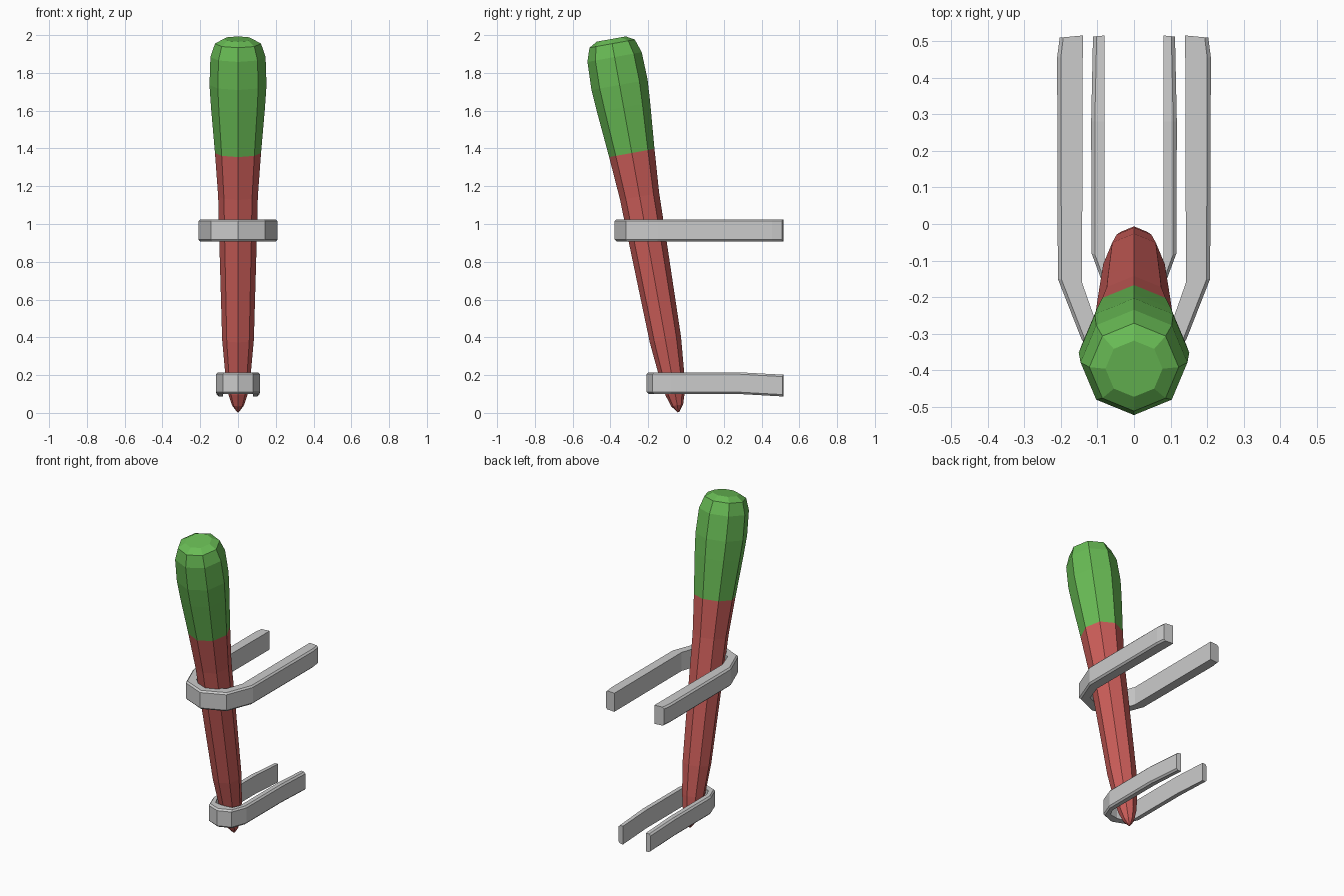
import bpy, bmesh, math
from mathutils import Matrix, Vector

if "Cube" in bpy.data.objects:
    bpy.data.objects.remove(bpy.data.objects["Cube"])


def finish(bm, name, color=None):
    bmesh.ops.recalc_face_normals(bm, faces=bm.faces)
    mesh = bpy.data.meshes.new(name)
    bm.to_mesh(mesh)
    bm.free()
    obj = bpy.data.objects.new(name, mesh)
    bpy.context.collection.objects.link(obj)
    if color:
        mat = bpy.data.materials.new(name + "_colour")
        mat.diffuse_color = color
        mat.use_nodes = True
        mat.node_tree.nodes["Principled BSDF"].inputs["Base Color"].default_value = mat.diffuse_color
        mesh.materials.append(mat)
    return obj


def skin(bm, rings, closed=True):
    """Join successive closed rings of points and cap both ends."""
    vs = [[bm.verts.new(p) for p in r] for r in rings]
    for a, b in zip(vs, vs[1:]):
        n = len(a)
        for i in range(n):
            bm.faces.new((a[i], a[(i + 1) % n], b[(i + 1) % n], b[i]))
    bm.faces.new(vs[0][::-1])
    bm.faces.new(vs[-1])


# leaning axis shared by handle and head
LEAN = Matrix.Translation((0, -0.04, 0.004)) @ Matrix.Rotation(math.radians(10.2), 4, 'X')


def turned(name, profile, color):
    bm = bmesh.new()
    rings = []
    for r, h in profile:
        rings.append([LEAN @ Vector((r * math.sin(i * math.pi / 4),
                                     r * math.cos(i * math.pi / 4), h)) for i in range(8)])
    skin(bm, rings)
    return finish(bm, name, color)


# tapered shaft with pointed tip
turned("shaft", [(0.005, 0), (0.032, 0.037), (0.052, 0.1), (0.067, 0.2), (0.084, 0.39),
                 (0.1, 0.95), (0.105, 1.16), (0.122, 1.394)], (0.60, 0.11, 0.10, 1))
# swollen, domed head
turned("head", [(0.122, 1.394), (0.143, 1.64), (0.151, 1.76), (0.146, 1.91),
                (0.122, 1.982), (0.078, 2.007)], (0.14, 0.50, 0.09, 1))


def strap(name, stations, height, bevel=0.01):
    """stations: outer x, outer y, inner x, inner y, bottom z for the right half."""
    path = [(-a, b, -c, d, e) for a, b, c, d, e in stations[:0:-1]] + stations
    rings = []
    for ox, oy, ix, iy, z in path:
        o, n = Vector((ox, oy, 0)), Vector((ix, iy, 0))
        m = o + (n - o).normalized() * bevel
        top = z + height
        rings.append([(p.x, p.y, h) for p, h in
                      ((n, z), (m, z), (o, z + bevel), (o, top - bevel), (m, top), (n, top))])
    bm = bmesh.new()
    skin(bm, rings)
    return finish(bm, name)


# wall straps looped round the shaft
strap("upper_strap", [(0, -0.378, 0, -0.315, 0.908), (0.142, -0.318, 0.105, -0.265, 0.908),
                      (0.208, -0.15, 0.142, -0.16, 0.908), (0.21, 0.455, 0.14, 0.455, 0.908),
                      (0.203, 0.509, 0.14, 0.515, 0.908)], 0.117)
strap("lower_strap", [(0, -0.208, 0, -0.15, 0.1), (0.08, -0.177, 0.058, -0.14, 0.1),
                      (0.116, -0.08, 0.08, -0.095, 0.1), (0.117, 0.28, 0.08, 0.28, 0.1),
                      (0.112, 0.512, 0.08, 0.515, 0.087)], 0.115)
